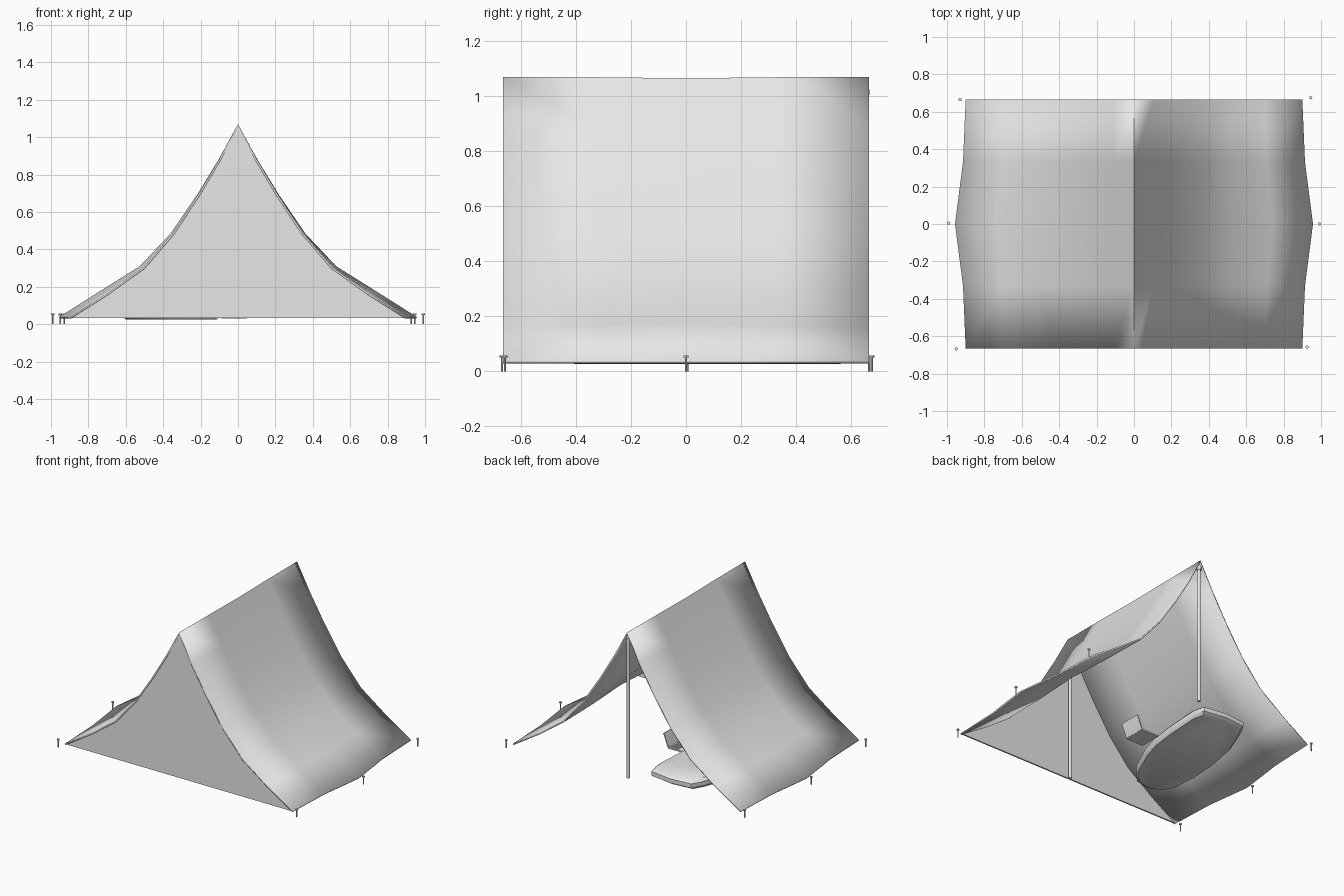
import bpy, bmesh, math
from mathutils import Matrix

if "Cube" in bpy.data.objects:
    bpy.data.objects.remove(bpy.data.objects["Cube"])

grey = bpy.data.materials.new("light_grey")
grey.diffuse_color = (0.8, 0.8, 0.8, 1)
grey.use_nodes = True
grey.node_tree.nodes["Principled BSDF"].inputs["Base Color"].default_value = grey.diffuse_color


def finish(name, bm, smooth=None):
    bmesh.ops.recalc_face_normals(bm, faces=bm.faces)
    me = bpy.data.meshes.new(name)
    bm.to_mesh(me)
    bm.free()
    me.materials.append(grey)
    ob = bpy.data.objects.new(name, me)
    bpy.context.collection.objects.link(ob)
    if smooth:
        bpy.ops.object.select_all(action='DESELECT')
        ob.select_set(True)
        bpy.context.view_layer.objects.active = ob
        bpy.ops.object.shade_smooth_by_angle(angle=math.radians(smooth))
    return ob


def cylinder(bm, x, y, z0, z1, r, sides=10):
    bmesh.ops.create_cone(bm, cap_ends=True, segments=sides, radius1=r, radius2=r,
                          depth=z1 - z0, matrix=Matrix.Translation((x, y, (z0 + z1) / 2)))


def box(bm, size, matrix):
    bmesh.ops.create_cube(bm, size=1, matrix=matrix @ Matrix.Diagonal((*size, 1)))


# Canvas: sagging half profile, pulled outward at the middle pegs
ends = [(0, 1.07), (.105, .875), (.215, .69), (.35, .485), (.505, .305), (.70, .165), (.90, .038)]
middle = [(0, 1.065), (.107, .875), (.22, .69), (.36, .485), (.525, .31), (.74, .175), (.957, .038)]


def section(t):
    half = [(a + (c - a) * t, b + (d - b) * t) for (a, b), (c, d) in zip(ends, middle)]
    return [(-x, z) for x, z in reversed(half[1:])] + half


bm = bmesh.new()
rows = [[bm.verts.new((x, y, z)) for x, z in section(t)]
        for y, t in ((-.665, 0), (-.33, .25), (0, 1), (.33, .25), (.665, 0))]
for a, b in zip(rows, rows[1:]):
    for i in range(len(a) - 1):
        bm.faces.new((a[i], a[i + 1], b[i + 1], b[i]))
canvas = finish("tent_canvas", bm, 35)
mod = canvas.modifiers.new("thickness", 'SOLIDIFY')
mod.thickness = .01
mod.offset = -1

# Closed front wall
bm = bmesh.new()
wall = bm.faces.new([bm.verts.new((x * .995, -.663, z - .004)) for x, z in section(0)])
ext = bmesh.ops.extrude_face_region(bm, geom=[wall], use_keep_orig=True)
bmesh.ops.translate(bm, vec=(0, .01, 0),
                    verts=[v for v in ext["geom"] if isinstance(v, bmesh.types.BMVert)])
finish("front_wall", bm)

# Poles with a collar under the ridge
for name, y in (("front_pole", -.64), ("back_pole", .65)):
    bm = bmesh.new()
    cylinder(bm, 0, y, .03, 1.045, .011, 12)
    cylinder(bm, 0, y, 1.005, 1.025, .016, 12)
    finish(name, bm, 40)

# Ground pegs
pegs = [(-.93, .665), (.945, .675), (-.991, .005), (.991, 0), (-.95, -.668), (.925, -.658)]
for i, (x, y) in enumerate(pegs):
    bm = bmesh.new()
    cylinder(bm, x, y, 0, .056, .004, 8)
    cylinder(bm, x, y, .05, .058, .009, 8)
    finish(f"ground_peg_{i + 1}", bm, 40)

# Sleeping bag: outline stacked in rings, with a hollow in the top
outline = [(-.12, .56), (-.28, .585), (-.44, .57), (-.48, .50), (-.56, .30), (-.60, .10), (-.615, -.12),
           (-.60, -.31), (-.56, -.39), (-.48, -.43), (-.37, -.41), (-.27, -.30),
           (-.18, -.10), (-.14, .03), (-.115, .22), (-.10, .48)]
cx, cy = -.36, .07
bm = bmesh.new()
rings = [[bm.verts.new((cx + (x - cx) * s, cy + (y - cy) * s, z)) for x, y in outline]
         for s, z in ((.95, .026), (1, .043), (1, .073), (.93, .092), (.65, .10), (.3, .082))]
n = len(outline)
for a, b in zip(rings, rings[1:]):
    for i in range(n):
        j = (i + 1) % n
        bm.faces.new((a[i], a[j], b[j], b[i]))
bm.faces.new(rings[0])
bm.faces.new(rings[-1])
finish("sleeping_bag", bm, 35)

# Open laptop facing the sleeping bag
bm = bmesh.new()
box(bm, (.135, .155, .01), Matrix.Translation((-.022, .058, .034)))
hinge = Matrix.Translation((.045, .058, .036)) @ Matrix.Rotation(math.radians(22), 4, 'Y')
box(bm, (.007, .155, .10), hinge @ Matrix.Translation((0, 0, .05)))
for r in range(4):
    for c in range(9):
        box(bm, (.011, .011, .004), Matrix.Translation((-.022 + r * .016, -.004 + c * .0155, .041)))
finish("laptop", bm)
